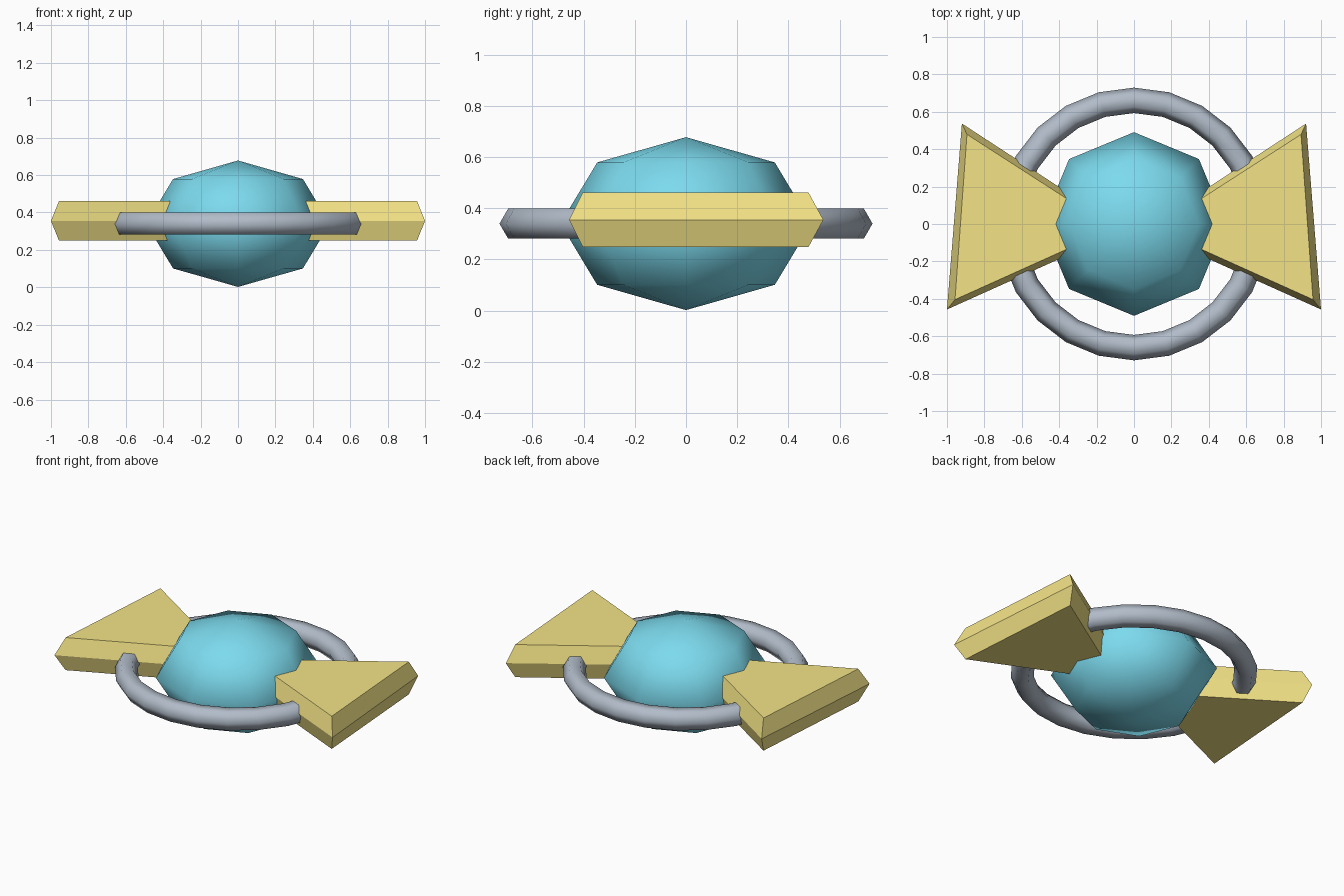
import bpy, bmesh

if "Cube" in bpy.data.objects:
    bpy.data.objects.remove(bpy.data.objects["Cube"])


def paint(obj, name, color):
    mat = bpy.data.materials.get(name) or bpy.data.materials.new(name)
    mat.diffuse_color = (*color, 1)
    mat.use_nodes = True
    mat.node_tree.nodes["Principled BSDF"].inputs["Base Color"].default_value = mat.diffuse_color
    obj.data.materials.append(mat)


MID_Z = 0.34

# Low-poly, smooth-shaded squashed body
bpy.ops.mesh.primitive_uv_sphere_add(segments=8, ring_count=4, radius=1,
                                     location=(0, 0, MID_Z))
body = bpy.context.object
body.name = "body"
body.scale = (0.491, 0.491, 0.338)
bpy.ops.object.transform_apply(location=False, rotation=False, scale=True)
bpy.ops.object.shade_smooth()
paint(body, "blue", (0.20, 0.70, 0.85))

# Ring around the body, six-sided section
bpy.ops.mesh.primitive_torus_add(major_segments=24, minor_segments=6,
                                 major_radius=0.661, minor_radius=0.068,
                                 location=(0, 0, MID_Z))
ring = bpy.context.object
ring.name = "ring"
bpy.ops.object.shade_smooth()
paint(ring, "slate", (0.44, 0.50, 0.58))

# Wing outlines: wide at the middle ridge, narrower on top and bottom
RIDGE = [(0.25, 0.10), (0.25, -0.12), (1.0, -0.457), (0.92, 0.537)]
FLAT = [(0.28, 0.084), (0.28, -0.099), (0.957, -0.404), (0.893, 0.479)]


def wing(name, side):
    bm = bmesh.new()
    layers = [(FLAT, 0.249), (RIDGE, 0.355), (FLAT, 0.461)]
    loops = [[bm.verts.new((side * x, y, z)) for x, y in pts]
             for pts, z in layers]
    for low, high in zip(loops, loops[1:]):
        for i in range(4):
            j = (i + 1) % 4
            bm.faces.new((low[i], low[j], high[j], high[i]))
    bm.faces.new(loops[0])
    bm.faces.new(loops[-1])
    bmesh.ops.recalc_face_normals(bm, faces=bm.faces)
    mesh = bpy.data.meshes.new(name)
    bm.to_mesh(mesh)
    bm.free()
    obj = bpy.data.objects.new(name, mesh)
    bpy.context.collection.objects.link(obj)
    paint(obj, "yellow", (0.90, 0.77, 0.24))


# Mirrored pair of flat-shaded wings
wing("right_wing", 1)
wing("left_wing", -1)
